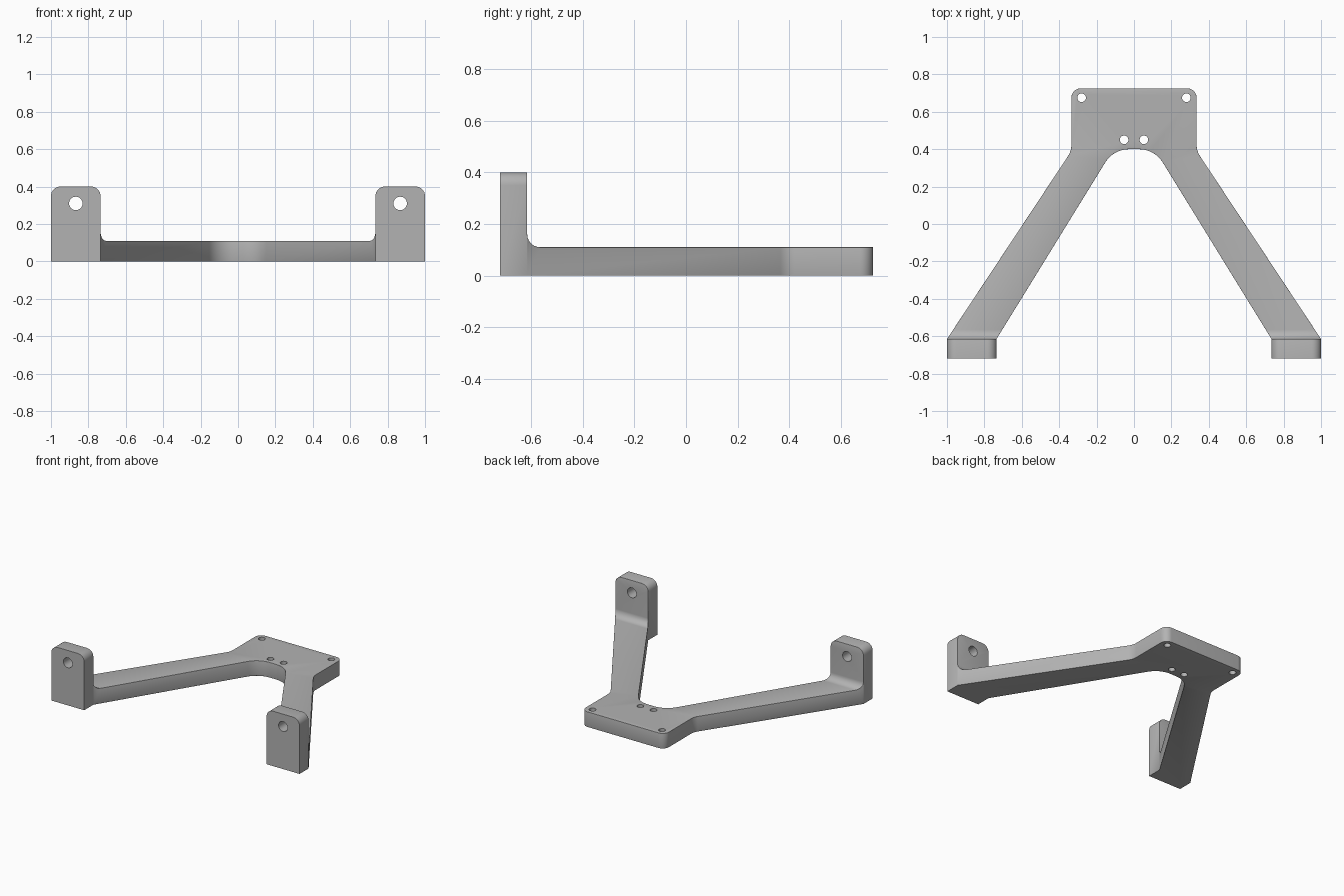
import bpy
import bmesh
import math
from mathutils import Vector, Matrix

if "Cube" in bpy.data.objects:
    bpy.data.objects.remove(bpy.data.objects["Cube"], do_unlink=True)

PAD_BACK, PAD_FRONT, THICK, TALL = -0.615, -0.72, 0.11, 0.4

grey = bpy.data.materials.new("plain grey")
grey.use_nodes = True
colour = (0.45, 0.45, 0.45, 1)
grey.diffuse_color = colour
grey.node_tree.nodes["Principled BSDF"].inputs["Base Color"].default_value = colour


def fillet(corners, steps=10):
    """Round each (x, y, radius) corner of a closed outline."""
    out = []
    for i, (x, y, r) in enumerate(corners):
        p = Vector((x, y))
        if r == 0:
            out.append(p)
            continue
        a = (Vector(corners[i - 1][:2]) - p).normalized()
        b = (Vector(corners[(i + 1) % len(corners)][:2]) - p).normalized()
        half = a.angle(b) / 2
        centre = p + (a + b).normalized() * (r / math.sin(half))
        start = p + a * (r / math.tan(half)) - centre
        end = p + b * (r / math.tan(half)) - centre
        turn = start.angle_signed(end)
        for k in range(steps + 1):
            out.append(centre + Matrix.Rotation(-turn * k / steps, 2) @ start)
    return out


def prism(name, points, place, depth):
    """Extrude a closed outline; place maps a point to 3D."""
    bm = bmesh.new()
    face = bm.faces.new([bm.verts.new(place(p)) for p in points])
    grown = bmesh.ops.extrude_face_region(bm, geom=[face])["geom"]
    bmesh.ops.translate(bm, vec=depth,
                        verts=[g for g in grown if isinstance(g, bmesh.types.BMVert)])
    bmesh.ops.recalc_face_normals(bm, faces=bm.faces[:])
    return finish(name, bm)


def finish(name, bm):
    mesh = bpy.data.meshes.new(name)
    bm.to_mesh(mesh)
    bm.free()
    obj = bpy.data.objects.new(name, mesh)
    bpy.context.collection.objects.link(obj)
    mesh.materials.append(grey)
    return obj


def boolean(obj, cutter, operation):
    mod = obj.modifiers.new("cut", "BOOLEAN")
    mod.object, mod.operation, mod.solver = cutter, operation, "EXACT"
    bpy.context.view_layer.objects.active = obj
    bpy.ops.object.modifier_apply(modifier=mod.name)
    bpy.data.objects.remove(cutter, do_unlink=True)


def near(edge, axis, value):
    return all(abs(abs(v.co[axis]) - abs(value)) < 0.002 for v in edge.verts)


# Plan outline: back plate, splayed arms and front feet, mirrored
half = [(0.11, 0.4, 0.15), (0.735, PAD_BACK, 0), (0.735, PAD_FRONT, 0),
        (1, PAD_FRONT, 0), (1, PAD_BACK, 0), (0.335, 0.39, 0.1),
        (0.335, 0.725, 0.05)]
outline = half + [(-x, y, r) for x, y, r in reversed(half)]
bracket = prism("bracket", fillet(outline), lambda p: (p.x, p.y, 0), (0, 0, TALL))

# Side profile: thin frame with a filleted step up to the feet
side = [(-0.9, -0.1, 0), (0.9, -0.1, 0), (0.9, THICK, 0),
        (PAD_BACK, THICK, 0.05), (PAD_BACK, 0.5, 0), (-0.9, 0.5, 0)]
profile = prism("side_profile", fillet(side), lambda p: (-1.2, p.x, p.y), (2.4, 0, 0))
boolean(bracket, profile, "INTERSECT")

# Rounded foot corners, then fine softened rims
bm = bmesh.new()
bm.from_mesh(bracket.data)
bmesh.ops.remove_doubles(bm, verts=bm.verts[:], dist=0.0005)
bmesh.ops.dissolve_limit(bm, angle_limit=0.01, verts=bm.verts[:], edges=bm.edges[:])
corners = [e for e in bm.edges if near(e, 2, TALL)
           and (near(e, 0, 1) or near(e, 0, 0.735))]
bmesh.ops.bevel(bm, geom=corners, offset=0.05, segments=8, profile=0.5,
                affect="EDGES", clamp_overlap=True)
rims = []
for e in bm.edges:
    upright = abs((e.verts[0].co - e.verts[1].co).normalized().z) > 0.95
    at_front = any(v.co.y < PAD_FRONT + 0.01 for v in e.verts)
    pad_back = near(e, 1, PAD_BACK) and min(v.co.z for v in e.verts) > THICK + 0.02
    if (e.calc_face_angle(0) > math.radians(50) and not at_front
            and (not upright or pad_back)):
        rims.append(e)
bmesh.ops.bevel(bm, geom=rims, offset=0.012, segments=3, profile=0.5,
                affect="EDGES", clamp_overlap=True)
bmesh.ops.recalc_face_normals(bm, faces=bm.faces[:])
bm.to_mesh(bracket.data)
bm.free()


# Screw holes through the plate and the feet
def drill(centre, radius, turn):
    bm = bmesh.new()
    bmesh.ops.create_cone(bm, cap_ends=True, segments=32, radius1=radius,
                          radius2=radius, depth=0.4,
                          matrix=Matrix.Translation(centre) @ Matrix.Rotation(turn, 4, "X"))
    boolean(bracket, finish("drill", bm), "DIFFERENCE")


for s in (-1, 1):
    drill((s * 0.28, 0.675, 0.05), 0.023, 0)
    drill((s * 0.053, 0.45, 0.05), 0.023, 0)
    drill((s * 0.867, -0.67, 0.31), 0.036, math.pi / 2)

bpy.ops.object.select_all(action="DESELECT")
bracket.select_set(True)
bpy.context.view_layer.objects.active = bracket
bpy.ops.object.shade_smooth_by_angle(angle=math.radians(35))
